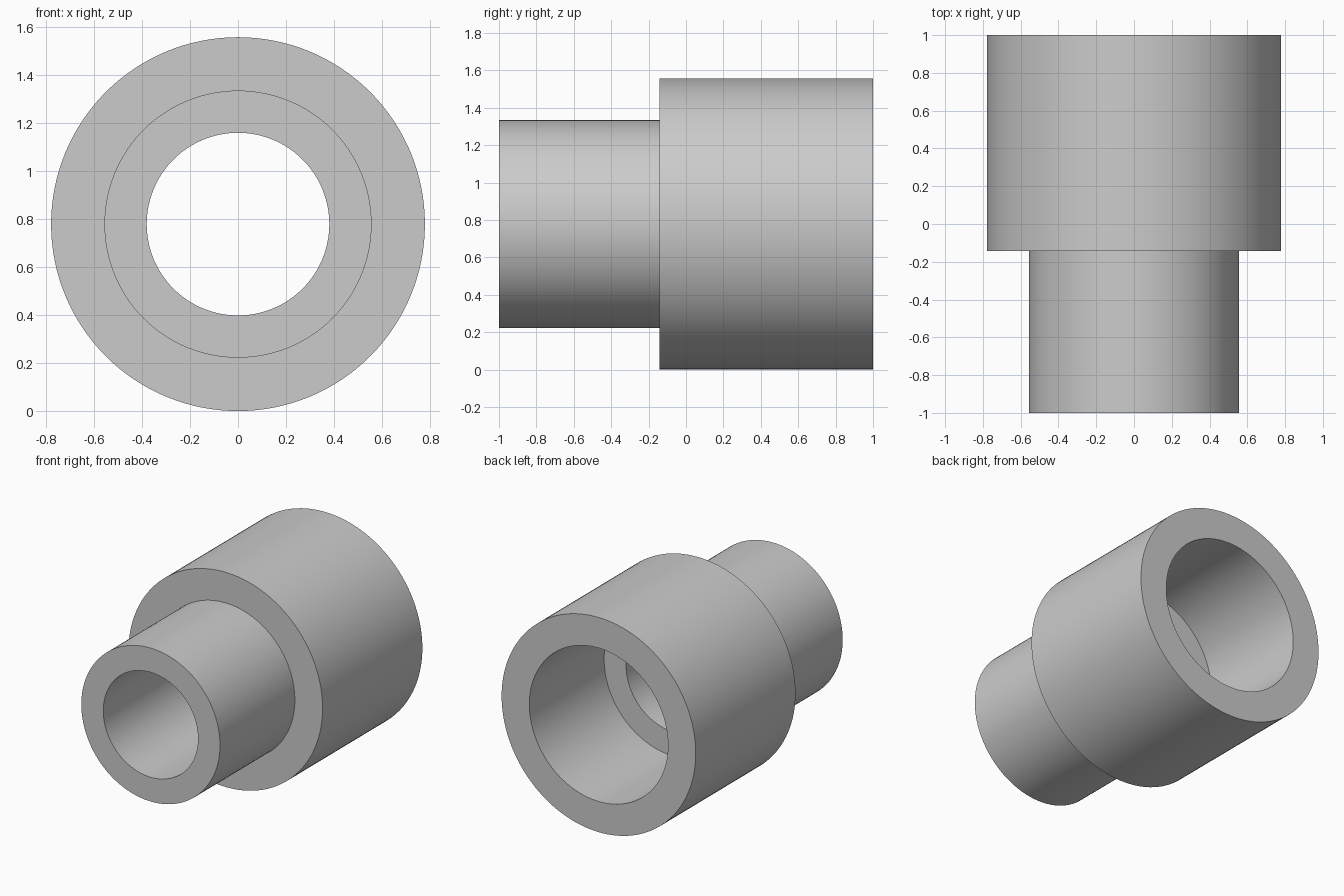
import bpy, bmesh, math
from mathutils import Vector

cube = bpy.data.objects.get("Cube")
if cube:
    bpy.data.objects.remove(cube)

# Main dimensions
BODY_R, NECK_R, BORE_R = 0.778, 0.556, 0.38
SOCKET_R = 0.556
FRONT, BACK = -1.0, 1.0
SHOULDER, SOCKET_FLOOR = -0.143, 0.143
SEGMENTS = 128

# Plain grey material
grey = bpy.data.materials.new("plain_grey")
grey.use_nodes = True
colour = (0.6, 0.6, 0.6, 1.0)
grey.diffuse_color = colour
grey.node_tree.nodes["Principled BSDF"].inputs["Base Color"].default_value = colour

# Wall section as (radius, y), a closed loop
section = [
    (BORE_R, FRONT), (NECK_R, FRONT),
    (NECK_R, SHOULDER), (BODY_R, SHOULDER),
    (BODY_R, BACK), (SOCKET_R, BACK),
    (SOCKET_R, SOCKET_FLOOR), (BORE_R, SOCKET_FLOOR),
]

# Revolve the section around the y axis
bm = bmesh.new()
verts = [bm.verts.new((0, y, r)) for r, y in section]
edges = [bm.edges.new((a, b)) for a, b in zip(verts, verts[1:] + verts[:1])]
bmesh.ops.spin(bm, geom=verts + edges, cent=Vector(), axis=Vector((0, 1, 0)),
               angle=math.tau, steps=SEGMENTS, use_duplicate=False)
bmesh.ops.remove_doubles(bm, verts=bm.verts, dist=0.0001)
bmesh.ops.recalc_face_normals(bm, faces=bm.faces)

mesh = bpy.data.meshes.new("stepped_sleeve")
bm.to_mesh(mesh)
bm.free()
mesh.materials.append(grey)
sleeve = bpy.data.objects.new("stepped_sleeve", mesh)
sleeve.location.z = BODY_R
bpy.context.collection.objects.link(sleeve)

# Smooth walls with crisp rims
bpy.ops.object.select_all(action='DESELECT')
sleeve.select_set(True)
bpy.context.view_layer.objects.active = sleeve
bpy.ops.object.shade_smooth_by_angle(angle=math.radians(30))
